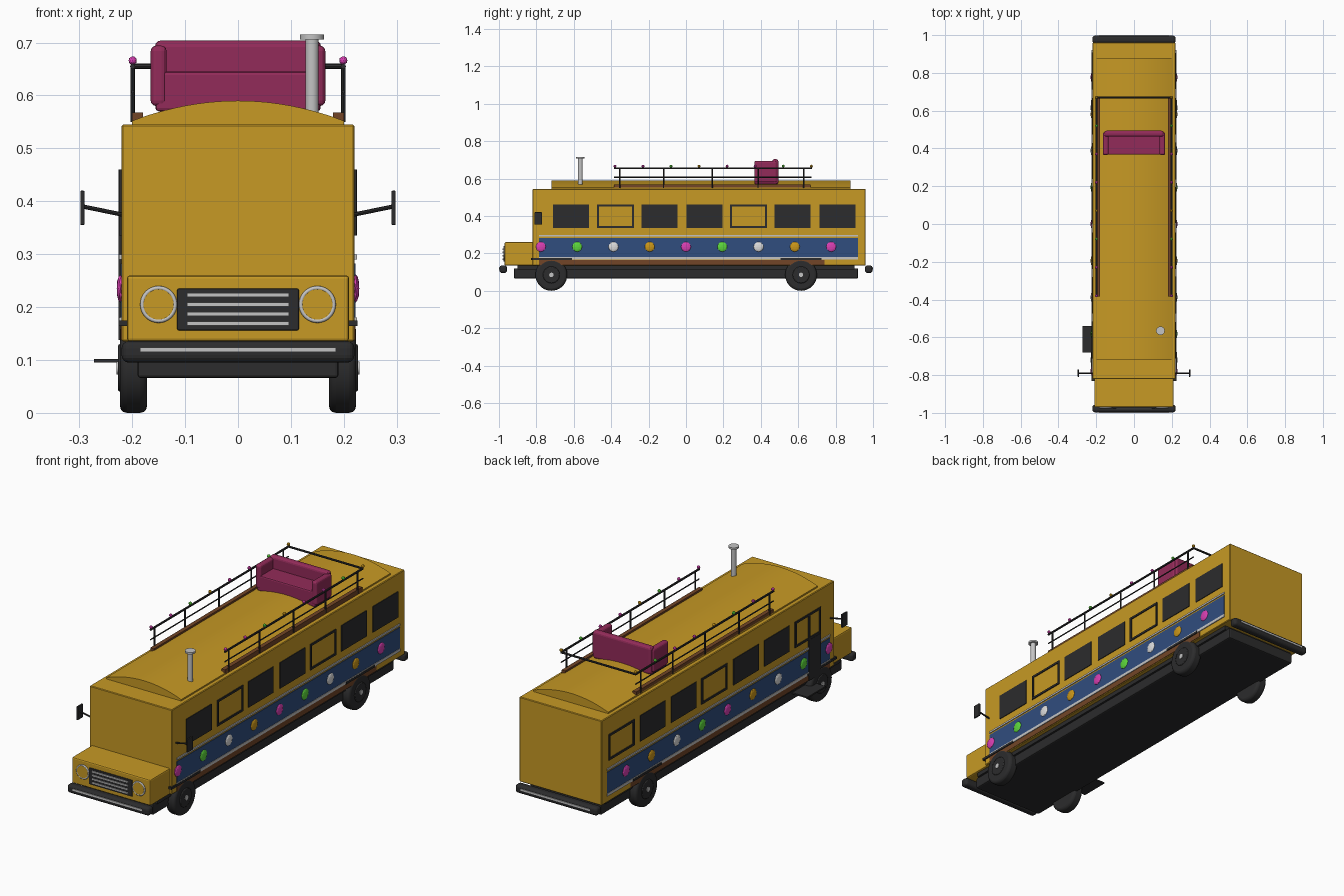
import bpy, math
from mathutils import Vector

if "Cube" in bpy.data.objects:
    bpy.data.objects.remove(bpy.data.objects["Cube"])


def mat(name, r, g, b):
    m = bpy.data.materials.new(name)
    m.diffuse_color = (r, g, b, 1)
    m.use_nodes = True
    m.node_tree.nodes["Principled BSDF"].inputs["Base Color"].default_value = m.diffuse_color
    return m


YELLOW = mat("bus yellow", 0.57, 0.32, 0.018)
BLUE = mat("band blue", 0.03, 0.075, 0.21)
DARK = mat("dark grey", 0.025, 0.025, 0.026)
WINE = mat("wine red", 0.29, 0.024, 0.10)
PINK = mat("pink", 0.70, 0.05, 0.45)
GREEN = mat("green", 0.11, 0.68, 0.045)
SILVER = mat("silver", 0.55, 0.55, 0.55)
WHITE = mat("white", 0.72, 0.72, 0.72)
GOLD = mat("gold", 0.60, 0.31, 0.01)
BROWN = mat("brown", 0.17, 0.06, 0.02)


def finish(name, m, bevel=0, seg=2):
    o = bpy.context.object
    o.name = name
    o.data.materials.append(m)
    if bevel:
        b = o.modifiers.new("bevel", "BEVEL")
        b.width, b.segments, b.limit_method = bevel, seg, "ANGLE"
    return o


def box(name, x, y, z, m, bevel=0, seg=2):
    """Box from (low, high) pairs on each axis."""
    bpy.ops.mesh.primitive_cube_add(size=1, location=[(a[0] + a[1]) / 2 for a in (x, y, z)])
    o = bpy.context.object
    o.scale = [abs(a[1] - a[0]) for a in (x, y, z)]
    bpy.ops.object.transform_apply(location=False, rotation=False, scale=True)
    return finish(name, m, bevel, seg)


def rod(name, a, b, r, m, sides=12, bevel=0, seg=2):
    """Cylinder between two points."""
    a, b = Vector(a), Vector(b)
    bpy.ops.mesh.primitive_cylinder_add(vertices=sides, radius=r, depth=(b - a).length, location=(a + b) / 2)
    bpy.context.object.rotation_euler = (b - a).to_track_quat("Z", "Y").to_euler()
    bpy.ops.object.shade_smooth_by_angle(angle=math.radians(40))
    return finish(name, m, bevel, seg)


def ball(name, loc, r, m, sx=1.0):
    bpy.ops.mesh.primitive_ico_sphere_add(subdivisions=2, radius=r, location=loc)
    bpy.context.object.scale.x = sx
    return finish(name, m)


def sided(s, a, b):
    return tuple(sorted((s * a, s * b)))


# Body and hood
box("body", (-.22, .22), (-.82, .96), (.135, .545), YELLOW, .003, 1)
box("hood", (-.21, .21), (-.97, -.815), (.135, .26), YELLOW, .006)
box("chassis", (-.19, .19), (-.92, .92), (.066, .12), DARK, .006)
box("underfloor", (-.2, .2), (-.9, .9), (.115, .137), DARK)

# Arched roof
n = 20
prof = [(-.2, .54)]
for i in range(n + 1):
    x = -.2 + .4 * i / n
    prof.append((x, .552 + .038 * (1 - (x / .2) ** 2)))
prof.append((.2, .54))
k = len(prof)
verts = [(x, y, z) for y in (-.72, .88) for x, z in prof]
faces = [tuple(range(k)), tuple(reversed(range(k, 2 * k)))]
faces += [(i, i + k, (i + 1) % k + k, (i + 1) % k) for i in range(k)]
me = bpy.data.meshes.new("roof")
me.from_pydata(verts, [], faces)
roof = bpy.data.objects.new("roof", me)
bpy.context.collection.objects.link(roof)
me.materials.append(YELLOW)
bpy.ops.object.select_all(action="DESELECT")
bpy.context.view_layer.objects.active = roof
roof.select_set(True)
bpy.ops.object.shade_smooth_by_angle(angle=math.radians(30))

# Bumpers with bright strips
for s, end in ((-1, "front"), (1, "rear")):
    box(end + "_bumper", (-.22, .22), sided(s, .957, .997), (.095, .136), DARK, .014, 4)
    box(end + "_bumper_strip", (-.185, .185), sided(s, .99, 1.0), (.115, .124), SILVER)

# Grille and headlights
box("grille", (-.115, .115), (-.976, -.96), (.156, .235), DARK, .003)
for i in range(4):
    z = .169 + i * .018
    box("grille_bar", (-.096, .096), (-.981, -.97), (z - .004, z + .004), SILVER)
for s in (-1, 1):
    bpy.ops.mesh.primitive_torus_add(major_radius=.031, minor_radius=.004, major_segments=32, minor_segments=8,
                                     location=(s * .15, -.972, .205), rotation=(math.pi / 2, 0, 0))
    bpy.ops.object.shade_smooth()
    finish("headlight_ring", SILVER)
    rod("headlight", (s * .15, -.965, .205), (s * .15, -.975, .205), .029, YELLOW, 32)

# Wheels
for s in (-1, 1):
    for y in (-.72, .615):
        rod("tire", (s * .172, y, .085), (s * .223, y, .085), .085, DARK, 36, .013, 3)
        rod("wheel_hub", (s * .21, y, .085), (s * .227, y, .085), .045, DARK, 24, .004)
        rod("hub_cap", (s * .22, y, .085), (s * .230, y, .085), .012, SILVER, 12)
        box("wheel_arch", sided(s, .19, .226), (y - .11, y + .11), (.164, .175), DARK)
    rod("axle_front", (0, -.72, .085), (s * .18, -.72, .085), .012, DARK)
    rod("axle_rear", (0, .615, .085), (s * .18, .615, .085), .012, DARK)

# Side panels, windows and flower dots
win_y = [-.615, -.377, -.142, .1, .334, .57, .81]
dots = [PINK, GREEN, WHITE, GOLD]
for s in (-1, 1):
    box("blue_band", sided(s, .217, .2225), (-.785, .92), (.18, .282), BLUE)
    box("upper_trim", sided(s, .217, .2245), (-.785, .92), (.29, .299), SILVER)
    box("lower_trim", sided(s, .217, .2245), (-.785, .92), (.166, .18), SILVER)
    box("side_skirt", sided(s, .217, .222), (-.785, .74), (.138, .165), BROWN)
    for i, y in enumerate(win_y):
        if i in ((1, 4) if s > 0 else (0, 3, 6)):
            # open window: thin frame only
            for dy in (-.093, .093):
                box("window_frame_side", sided(s, .217, .2245), (y + dy - .005, y + dy + .005), (.335, .46), DARK)
            for z in (.34, .455):
                box("window_frame_bar", sided(s, .217, .2245), (y - .097, y + .097), (z - .005, z + .005), DARK)
        else:
            box("window", sided(s, .217, .2235), (y - .096, y + .096), (.335, .46), DARK)
    for i in range(9):
        ball("flower_dot", (s * .222, -.776 + i * .194, .235), .027, dots[i % 4], .28)
    # Mirror
    rod("mirror_arm", (s * .215, -.79, .374), (s * .293, -.79, .39), .004, DARK, 8)
    box("mirror", sided(s, .29, .298), (-.81, -.77), (.355, .42), DARK, .002)

# Door and step on the left
box("door", (-.226, -.217), (-.71, -.625), (.138, .335), DARK)
box("door_divider", (-.2255, -.217), (-.63, -.618), (.138, .46), DARK)
box("door_step", (-.272, -.18), (-.68, -.54), (.095, .102), DARK)

# Chimney
rod("chimney", (.14, -.565, .565), (.14, -.565, .712), .0125, SILVER, 24)
rod("chimney_cap", (.14, -.565, .706), (.14, -.565, .715), .023, SILVER, 24)

# Roof rails
for s in (-1, 1):
    box("rail_plank", sided(s, .18, .2), (-.385, .665), (.543, .568), BROWN)
    for z, r in ((.655, .005), (.607, .003)):
        rod("rail", (s * .199, -.385, z), (s * .199, .67, z), r, DARK, 8)
    for y in (-.355, -.12, .14, .385, .63):
        rod("rail_post", (s * .199, y, .55), (s * .199, y, .655), .004, DARK, 8)
    for i in range(8):
        ball("rail_light", (s * .199, -.38 + i * .15, .666), .008, (PINK, PINK, GREEN, GOLD)[i % 4])
rod("rear_rail", (-.2, .67, .655), (.2, .67, .655), .005, DARK, 8)

# Sofa
box("sofa_base", (-.156, .156), (.367, .485), (.57, .645), WINE, .006)
box("sofa_back", (-.157, .157), (.462, .494), (.57, .704), WINE, .012, 3)
for s in (-1, 1):
    box("sofa_arm", sided(s, .135, .165), (.365, .485), (.58, .694), WINE, .01, 3)
